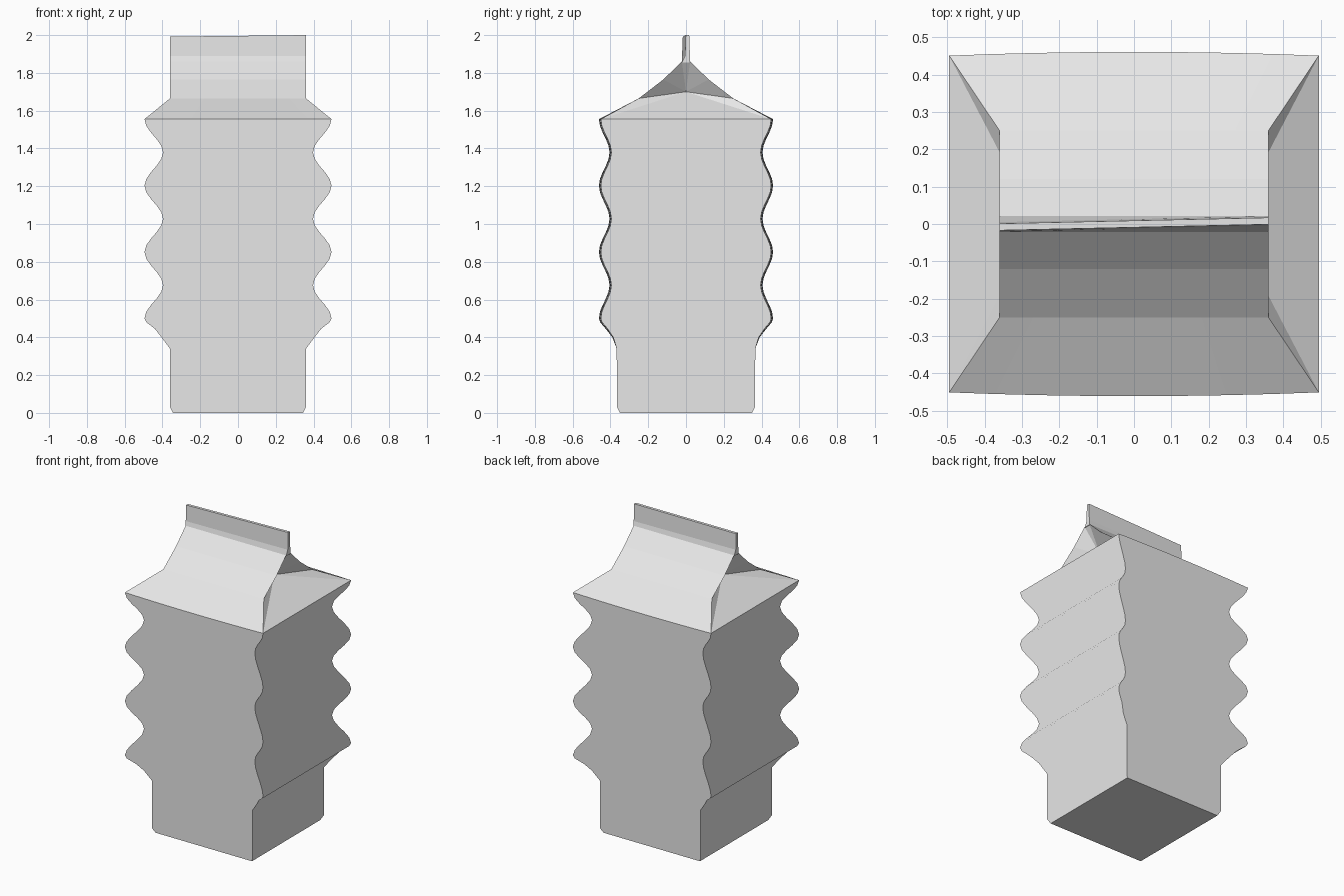
import bpy, math
from mathutils import Vector

cube = bpy.data.objects.get("Cube")
if cube:
    bpy.data.objects.remove(cube, do_unlink=True)

card = bpy.data.materials.new("card_grey")
card.use_nodes = True
GREY = (0.8, 0.8, 0.8, 1)
card.diffuse_color = GREY
card.node_tree.nodes["Principled BSDF"].inputs["Base Color"].default_value = GREY

COLS = 8            # columns across the front and back panels
RIDGE_LOW, RIDGE_TOP, RIDGES = 0.5, 1.555, 3


def make(name, verts, faces):
    mesh = bpy.data.meshes.new(name)
    mesh.from_pydata(verts, [], faces)
    mesh.materials.append(card)
    obj = bpy.data.objects.new(name, mesh)
    bpy.context.collection.objects.link(obj)
    return obj


def row(hx, y, z, bow):
    """Points across a panel from left to right, bulging in the middle."""
    pts = []
    for i in range(COLS + 1):
        t = 2 * i / COLS - 1
        pts.append((hx * t, y + math.copysign(bow * (1 - t * t), y), z))
    return pts


# Body: square rings, plain foot below and bellows waves above
sections = [(0.345, 0.35, 0, 0), (0.36, 0.365, 0.03, 0), (0.36, 0.367, 0.34, 0),
            (0.405, 0.385, 0.4, 0.005), (0.44, 0.415, 0.445, 0.01),
            (0.485, 0.445, 0.48, 0.01)]
steps = RIDGES * 10
for i in range(steps + 1):
    wave = math.cos(2 * math.pi * RIDGES * i / steps)
    z = RIDGE_LOW + (RIDGE_TOP - RIDGE_LOW) * i / steps
    sections.append((0.446 + 0.049 * wave, 0.423 + 0.028 * wave, z, 0.01))

verts, faces = [], []
ring = 2 * (COLS + 1)
for hx, hy, z, bow in sections:
    verts += row(hx, -hy, z, bow) + row(hx, hy, z, bow)[::-1]
for s in range(len(sections) - 1):
    for i in range(ring):
        a, b = s * ring + i, s * ring + (i + 1) % ring
        faces.append((a, b, b + ring, a + ring))
faces.append(tuple(reversed(range(ring))))
body = make("carton_body", verts, faces)

# Even shading over each wall panel, with sharp corners
mesh = body.data
mesh.shade_smooth()
normals = [Vector((0, 0, 1))] * len(mesh.loops)
for poly in mesh.polygons:
    n = poly.normal.copy()
    if abs(n.z) < 0.95:
        if abs(n.x) > abs(n.y):
            n = Vector((math.copysign(1, n.x), 0, 0))
        else:
            n = Vector((0, math.copysign(1, n.y), 0))
    for li in poly.loop_indices:
        normals[li] = n
mesh.normals_split_custom_set(normals)

# Sloping roof panels
slope = [(0.495, 0.451, RIDGE_TOP, 0.01), (0.36, 0.25, 1.665, 0),
         (0.36, 0.12, 1.765, 0), (0.36, 0.022, 1.86, 0)]
for name, side in (("front_roof", -1), ("back_roof", 1)):
    verts, faces = [], []
    for hx, y, z, bow in slope:
        verts += row(hx, side * y, z, bow)
    w = COLS + 1
    for s in range(len(slope) - 1):
        for i in range(COLS):
            a = s * w + i
            f = (a, a + 1, a + w + 1, a + w)
            faces.append(f if side < 0 else f[::-1])
    make(name, verts, faces)

# Tucked-in gable ends: a lower flap and the recessed folds above it
for name, side in (("left_gable_fold", 1), ("right_gable_fold", -1)):
    verts = [(side * 0.26, 0, 1.7)]
    for s in (-1, 1):
        verts += [(side * hx, s * y, z) for hx, y, z, _ in slope]
    faces = [(1, 5, 0)]
    for i in range(1, 4):
        faces += [(i, 0, i + 1), (i + 4, i + 5, 0)]
    faces.append((4, 0, 8))
    if side < 0:
        faces = [f[::-1] for f in faces]
    make(name, verts, faces)

# Upright sealed fin along the ridge, slightly skewed
verts = []
for z, half in ((1.855, 0.022), (1.89, 0.013), (2.0, 0.009)):
    for x, y in ((-1, -1), (1, -1), (1, 1), (-1, 1)):
        lift = -0.008 if z == 2.0 and x < 0 else 0
        shift = 0.008 * x if z > 1.86 else 0
        verts.append((0.36 * x, half * y + shift, z + lift))
faces = [(3, 2, 1, 0), (8, 9, 10, 11)]
for s in (0, 4):
    for i in range(4):
        j = (i + 1) % 4
        faces.append((s + i, s + j, s + j + 4, s + i + 4))
make("top_fin", verts, faces)
